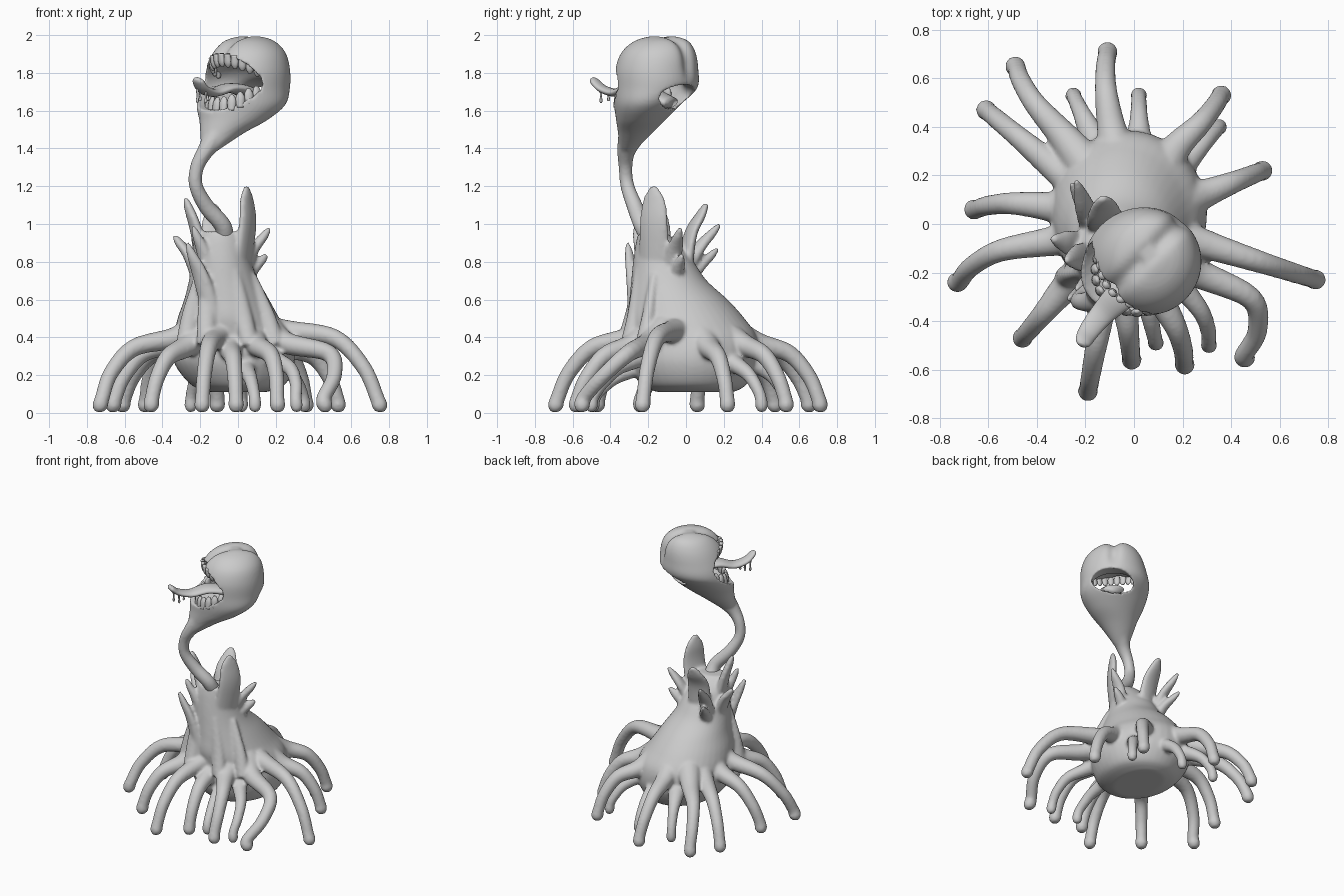
import bpy, bmesh, math
from mathutils import Vector


def spline(pts, sub):
    """Catmull-Rom through tuples (x, y, z, a, b)."""
    p = [pts[0]] + list(pts) + [pts[-1]]
    out = []
    for i in range(1, len(p) - 2):
        for k in range(sub):
            t = k / sub
            out.append([0.5 * (2 * q1 + (q2 - q0) * t + (2 * q0 - 5 * q1 + 4 * q2 - q3) * t * t
                               + (3 * q1 - q0 - 3 * q2 + q3) * t ** 3)
                        for q0, q1, q2, q3 in zip(*p[i - 1:i + 3])])
    return out + [list(pts[-1])]


def loft(bm, pts, side=None, n=16, sub=6):
    """Skin elliptical rings along a path; side=None keeps the rings level."""
    path = spline(pts, sub)
    rings = []
    for i, q in enumerate(path):
        c = Vector(q[:3])
        u, v = Vector((1, 0, 0)), Vector((0, 1, 0))
        if side:
            t = (Vector(path[min(i + 1, len(path) - 1)][:3]) - Vector(path[max(i - 1, 0)][:3])).normalized()
            s = Vector(side)
            u = (s - t * s.dot(t)).normalized()
            v = t.cross(u)
        a, b = max(q[3], .004), max(q[4], .004)
        rings.append([bm.verts.new(c + u * a * math.cos(w) + v * b * math.sin(w))
                      for w in (2 * math.pi * k / n for k in range(n))])
    for r, s in zip(rings, rings[1:]):
        for k in range(n):
            bm.faces.new((r[k], r[(k + 1) % n], s[(k + 1) % n], s[k]))
    bm.faces.new(rings[0][::-1])
    bm.faces.new(rings[-1])


def finish(bm, name):
    bmesh.ops.recalc_face_normals(bm, faces=bm.faces)
    me = bpy.data.meshes.new(name)
    bm.to_mesh(me)
    bm.free()
    me.polygons.foreach_set("use_smooth", [True] * len(me.polygons))
    ob = bpy.data.objects.new(name, me)
    bpy.context.collection.objects.link(ob)
    return ob


def remesh(ob, size):
    m = ob.modifiers.new("Fuse", 'REMESH')
    m.mode, m.voxel_size, m.use_smooth_shade = 'VOXEL', size, True


def soften(ob, count):
    m = ob.modifiers.new("Soften", 'SMOOTH')
    m.factor, m.iterations = 0.5, count


def bake(ob):
    dg = bpy.context.evaluated_depsgraph_get()
    me = bpy.data.meshes.new_from_object(ob.evaluated_get(dg))
    ob.modifiers.clear()
    ob.data = me
    me.polygons.foreach_set("use_smooth", [True] * len(me.polygons))


# body mound
bm = bmesh.new()
loft(bm, [(0, .05, .11, .15, .2), (0, .04, .15, .25, .28), (-.02, .04, .27, .32, .34),
          (-.03, .04, .40, .31, .335), (-.05, 0, .5, .27, .31), (-.06, -.04, .6, .225, .26),
          (-.075, -.09, .7, .185, .2), (-.085, -.12, .8, .155, .16),
          (-.09, -.155, .9, .13, .11), (-.085, -.18, .96, .1, .07)], n=40)

# root legs: base x, base y, tip x, tip y, knee height, sideways bend
legs = [(-.29, .36, -.49, .65, .34, .02), (-.09, .38, -.11, .71, .35, .015), (.02, .36, .02, .53, .24, 0),
        (-.18, .38, -.25, .53, .24, 0), (.17, .31, .36, .53, .34, -.01), (.22, .26, .35, .40, .24, 0),
        (.28, .12, .53, .22, .33, 0), (.28, -.08, .75, -.23, .43, .0), (.26, -.2, .46, -.55, .35, .14),
        (.19, -.25, .31, -.5, .27, .03), (.1, -.29, .21, -.58, .34, .02), (.04, -.27, .09, -.49, .22, 0),
        (-.04, -.29, -.01, -.56, .32, 0), (-.12, -.3, -.19, -.69, .38, 0), (-.28, -.26, -.46, -.47, .33, 0),
        (-.33, -.07, -.73, -.24, .38, -.05), (-.34, .07, -.66, .06, .35, -.02), (-.31, .22, -.61, .47, .34, 0)]
for bx, by, tx, ty, h, bend in legs:
    d = Vector((tx - bx, ty - by)).normalized()
    s = (-d.y, d.x)

    def at(f, k=0):
        return bx + (tx - bx) * f + s[0] * k, by + (ty - by) * f + s[1] * k
    r = .038 if h < .28 else .047
    root = .0 if h > .4 else .09
    loft(bm, [(bx * .6, by * .6, h + root, r * 1.9, r * 1.7), (*at(0), h + root * .2, r * 1.35, r * 1.25),
              (*at(.5, bend), h - .035, r, r), (*at(.82, bend * .7), h * .56, r * .88, r * .88),
              (*at(.97), .08, r * .84, r * .84), (*at(1), .035, r * .9, r * .9),
              (*at(1), .004, r * .5, r * .5)], (*s, 0), n=14)

# soft folds running up the front from the legs
for x0, y0, x1, y1, z1 in [(-.17, -.32, -.16, -.25, .72), (.06, -.3, -.03, -.25, .75),
                           (.2, -.22, .06, -.17, .72), (-.28, -.22, -.2, -.2, .7)]:
    loft(bm, [(x0, y0, .36, .05, .05), (x0 * .6 + x1 * .4, y0 * .62 + y1 * .36, .52, .05, .035),
              (x1, y1, z1, .04, .025)], (1, 0, 0), n=14)

# pointed leaves round the collar: base, middle, tip, half width, fullness near tip
leaves = [((0, -.17, .72), (.05, -.17, .98), (.045, -.17, 1.2), .085, .78),
          ((-.17, -.13, .78), (-.225, -.14, .98), (-.28, -.15, 1.14), .06, .6),
          ((-.1, -.02, .66), (-.12, .02, .93), (-.13, .11, 1.11), .08, .7),
          ((-.17, -.04, .68), (-.2, .06, .86), (-.24, .18, 1.0), .045, .6),
          ((-.17, -.03, .62), (-.2, .06, .76), (-.26, .17, .87), .04, .6),
          ((-.18, -.1, .65), (-.26, -.08, .83), (-.34, -.06, .94), .055, .6),
          ((.0, -.1, .7), (.08, -.06, .86), (.17, -.03, .98), .045, .6),
          ((.0, -.08, .66), (.09, -.04, .77), (.155, -.02, .84), .035, .6),
          ((-.12, -.26, .45), (-.19, -.28, .7), (-.27, -.31, .9), .05, .6),
          ((-.1, -.22, .6), (-.18, -.24, .84), (-.24, -.27, .99), .04, .6)]
for a, m, t, w, full in leaves:
    out = Vector((m[0] + .085, m[1] + .1))
    side = (-out.y, out.x, 0)
    loft(bm, [(*a, w, .045), (*m, w, .03), (*(Vector(m).lerp(Vector(t), .65)), w * full, .024),
              (*t, w * .22, .012)], side, n=16)
body = finish(bm, "body_with_root_legs")
remesh(body, .0105)
soften(body, 7)
bake(body)

# neck and skull
bm = bmesh.new()
loft(bm, [(-.07, -.18, .9, .05, .05), (-.08, -.23, .99, .046, .046), (-.165, -.27, 1.09, .043, .043),
          (-.222, -.31, 1.2, .037, .037), (-.217, -.32, 1.3, .037, .037), (-.17, -.315, 1.39, .05, .045),
          (-.1, -.28, 1.49, .08, .07)], (0, 1, 0), n=20)
loft(bm, [(-.15, -.31, 1.39, .045, .04), (-.085, -.27, 1.48, .115, .09), (-.025, -.24, 1.55, .18, .13),
          (.015, -.205, 1.63, .235, .175), (.035, -.16, 1.72, .24, .22), (.05, -.155, 1.82, .225, .22),
          (.06, -.145, 1.91, .19, .195), (.06, -.13, 1.97, .13, .14), (.06, -.12, 2.0, .04, .05)], n=64)
# groove splitting the crown into two lobes
for v in bm.verts:
    if v.co.z > 1.74:
        s = .7 * (v.co.x - .08) - .7 * (v.co.y + .1)
        k = .12 * math.exp(-(s / .035) ** 2) * min(1, (v.co.z - 1.74) / .1)
        v.co = v.co.lerp(Vector((.06, -.14, 1.78)), k)
head = finish(bm, "head_and_neck")

# mouth opening runs right through the head
D, S = Vector((-.72, -.694, 0)), Vector((-.694, .72, 0))
MID = Vector((.03, -.17, 0))
bm = bmesh.new()
loft(bm, [(*(MID + D * t + Vector((0, 0, z))), w, h) for t, w, h, z in
          [(-.42, .13, .055, 1.66), (-.12, .14, .075, 1.685), (.02, .195, .12, 1.735),
           (.18, .225, .145, 1.75), (.5, .3, .2, 1.77)]], S, n=32)
cutter = finish(bm, "mouth_cutter")
cutter.hide_render = True
remesh(head, .01)
m = head.modifiers.new("Mouth", 'BOOLEAN')
m.operation, m.object, m.solver = 'DIFFERENCE', cutter, 'EXACT'
remesh(head, .009)
soften(head, 4)
bake(head)
bpy.data.objects.remove(cutter)


# teeth rows along the lips
def teeth(name, count, centre, r, up, width, length):
    bm = bmesh.new()
    for i in range(count):
        a = math.radians(-78 + 156 * i / (count - 1))
        o = D * math.cos(a) + S * math.sin(a)
        z = 1.745 - up * .138 * math.sqrt(1 - (.85 * math.sin(a)) ** 2)
        p = Vector(centre) + o * r + Vector((0, 0, z))
        tip = p - o * .012 + Vector((0, 0, up * length))
        mid = p.lerp(tip, .5)
        loft(bm, [(*(p - Vector((0, 0, up * .02))), width * .8, width * .6), (*mid, width, width * .65),
                  (*tip, width * .4, width * .3)], (-o.y, o.x, 0), n=10, sub=4)
    finish(bm, name)


teeth("upper_teeth", 13, (.045, -.155, 0), .188, -1, .022, .05)
teeth("lower_teeth", 11, (.01, -.195, 0), .175, 1, .025, .062)

# tongue
bm = bmesh.new()
loft(bm, [(.11, -.08, 1.64, .07, .03), (.04, -.2, 1.70, .075, .03), (-.05, -.29, 1.72, .065, .025),
          (-.13, -.37, 1.695, .05, .022), (-.185, -.44, 1.715, .042, .02), (-.21, -.485, 1.755, .034, .018),
          (-.215, -.5, 1.77, .015, .01)], (-.8, .6, 0), n=20)
finish(bm, "tongue")

# drool drips under the tongue
bm = bmesh.new()
for x, y, z, l in [(-.2, -.41, 1.71, .06), (-.17, -.45, 1.71, .07), (-.215, -.45, 1.72, .08), (-.16, -.41, 1.70, .05)]:
    loft(bm, [(x, y, z, .009, .009), (x, y, z - l * .5, .005, .005), (x, y, z - l * .85, .008, .008),
              (x, y, z - l, .003, .003)], (1, 0, 0), n=8, sub=3)
finish(bm, "drool_drips")
